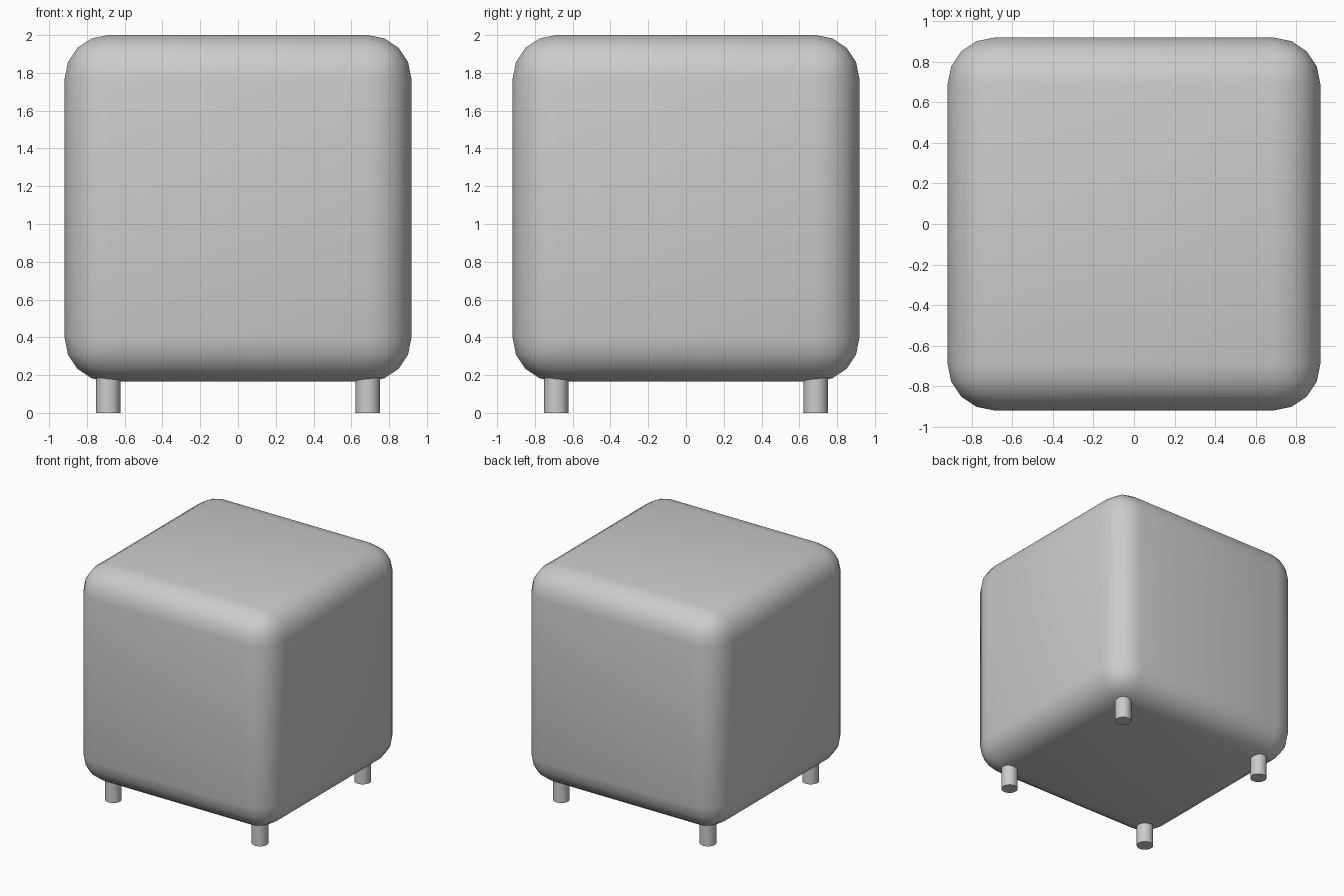
import bpy
from math import radians

if "Cube" in bpy.data.objects:
    bpy.data.objects.remove(bpy.data.objects["Cube"])


def smooth(obj, angle):
    bpy.ops.object.select_all(action='DESELECT')
    obj.select_set(True)
    bpy.context.view_layer.objects.active = obj
    bpy.ops.object.shade_smooth_by_angle(angle=radians(angle))


# Cushioned cube body with rounded edges
WIDTH, BOTTOM, TOP = 1.836, 0.166, 2.0
bpy.ops.mesh.primitive_cube_add(size=1, location=(0, 0, (BOTTOM + TOP) / 2))
body = bpy.context.object
body.name = "pouf_body"
body.scale = (WIDTH, WIDTH, TOP - BOTTOM)
bpy.ops.object.transform_apply(location=False, rotation=False, scale=True)
bevel = body.modifiers.new("rounded_edges", 'BEVEL')
bevel.width = 0.231
bevel.segments = 4
bpy.ops.object.modifier_apply(modifier=bevel.name)
smooth(body, 40)

# Four short round legs, slightly sunk into the body
LEG_TOP = 0.2
for side, x in (("left", -0.687), ("right", 0.687)):
    for end, y in (("front", -0.687), ("back", 0.687)):
        bpy.ops.mesh.primitive_cylinder_add(
            vertices=32, radius=0.064, depth=LEG_TOP, location=(x, y, LEG_TOP / 2))
        leg = bpy.context.object
        leg.name = f"{end}_{side}_leg"
        smooth(leg, 30)
